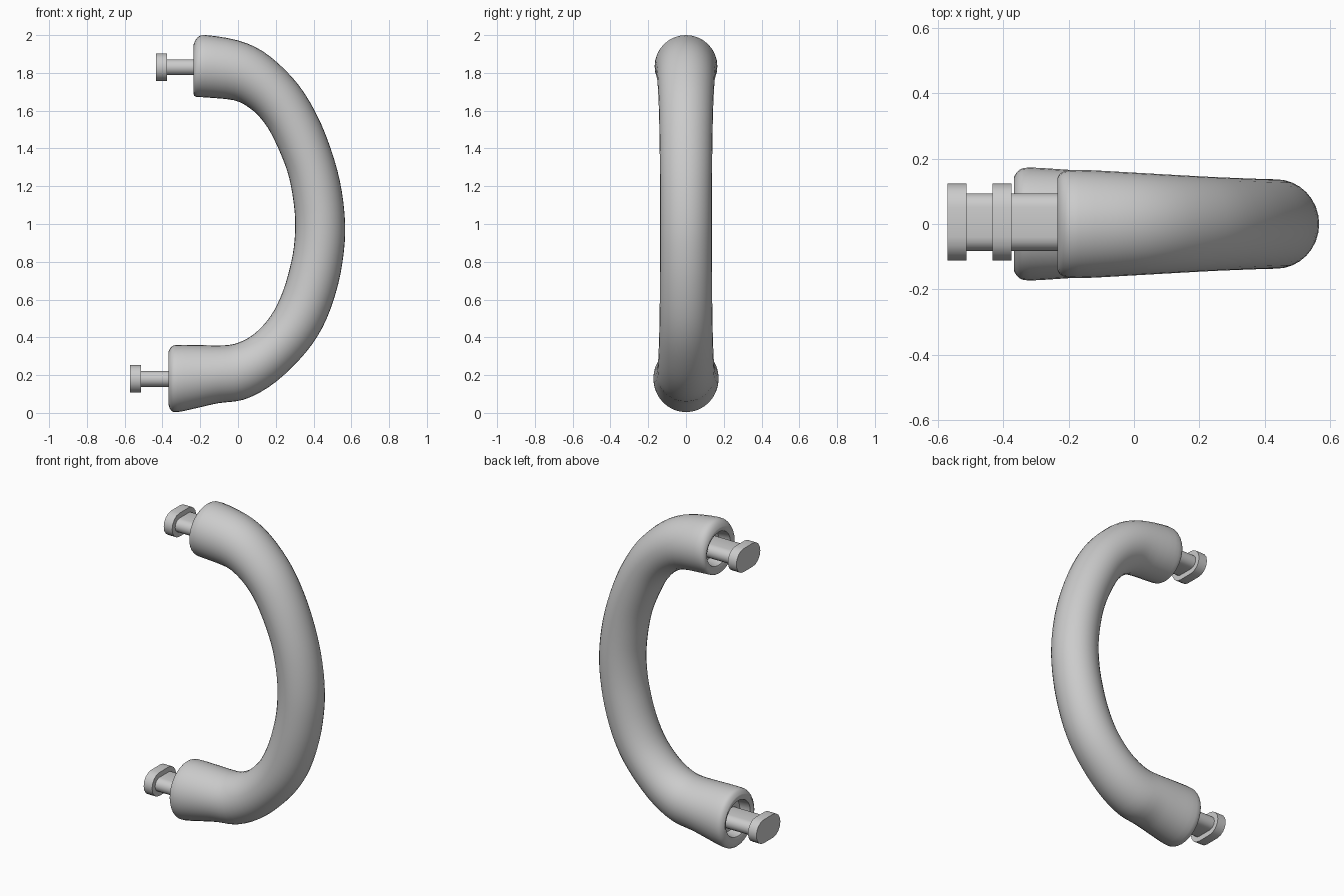
import bpy, bmesh, math
from mathutils import Vector

cube = bpy.data.objects.get("Cube")
if cube:
    bpy.data.objects.remove(cube, do_unlink=True)

grey = bpy.data.materials.new("plain_grey")
grey.use_nodes = True
GREY = (0.6, 0.6, 0.6, 1)
grey.diffuse_color = GREY
grey.node_tree.nodes["Principled BSDF"].inputs["Base Color"].default_value = GREY

SIDES = 32
STEPS = 3


def finish(name, bm, angle):
    bmesh.ops.recalc_face_normals(bm, faces=bm.faces)
    mesh = bpy.data.meshes.new(name)
    bm.to_mesh(mesh)
    bm.free()
    mesh.materials.append(grey)
    obj = bpy.data.objects.new(name, mesh)
    bpy.context.collection.objects.link(obj)
    bpy.ops.object.select_all(action="DESELECT")
    obj.select_set(True)
    bpy.context.view_layer.objects.active = obj
    bpy.ops.object.shade_smooth_by_angle(angle=math.radians(angle))
    return obj


def loft(name, loops, angle):
    """Skin closed loops of points and cap both ends."""
    bm = bmesh.new()
    rings = [[bm.verts.new(p) for p in loop] for loop in loops]
    n = len(rings[0])
    for a, b in zip(rings, rings[1:]):
        for i in range(n):
            j = (i + 1) % n
            bm.faces.new((a[i], a[j], b[j], b[i]))
    bm.faces.new(rings[0])
    bm.faces.new(rings[-1])
    return finish(name, bm, angle)


def spline(p0, p1, p2, p3, t):
    return 0.5 * (2 * p1 + (p2 - p0) * t + (2 * p0 - 5 * p1 + 4 * p2 - p3) * t * t
                  + (3 * p1 - p0 - 3 * p2 + p3) * t ** 3)


# Grip sections: outer x, outer z, inner x, inner z, half width
top_socket = [(-.15, 1.91, -.15, 1.74, .11), (-.225, 1.93, -.225, 1.725, .115)]
grip = [
    (-.235, 1.95, -.235, 1.69, .14), (-.217, 1.985, -.225, 1.674, .158),
    (-.17, 2.0, -.17, 1.67, .166), (0, 1.972, -.02, 1.655, .158),
    (.13, 1.915, .06, 1.615, .152), (.25, 1.815, .12, 1.56, .147),
    (.35, 1.695, .175, 1.48, .143), (.44, 1.53, .235, 1.35, .14),
    (.51, 1.34, .272, 1.24, .138), (.55, 1.17, .295, 1.11, .137),
    (.567, 1.0, .303, 1.0, .137), (.56, .85, .296, .88, .137),
    (.53, .68, .275, .77, .138), (.47, .5, .24, .65, .139),
    (.39, .36, .19, .54, .141), (.28, .235, .13, .46, .144),
    (.16, .135, .06, .4, .148), (.03, .07, -.02, .365, .153),
    (-.1, .052, -.1, .357, .16), (-.2, .03, -.2, .359, .166),
    (-.32, .004, -.32, .36, .173), (-.355, .014, -.352, .35, .164),
    (-.368, .045, -.368, .325, .143),
]
bottom_socket = [(-.358, .075, -.358, .295, .12), (-.29, .085, -.29, .285, .115)]


def section_loop(s):
    outer, inner = Vector((s[0], 0, s[1])), Vector((s[2], 0, s[3]))
    mid, arm = (outer + inner) / 2, (outer - inner) / 2
    side = Vector((0, s[4], 0))
    angles = [math.tau * i / SIDES for i in range(SIDES)]
    return [mid + arm * math.cos(a) + side * math.sin(a) for a in angles]


smooth = []
last = len(grip) - 1
for k in range(last):
    ctrl = [grip[min(max(k + d, 0), last)] for d in (-1, 0, 1, 2)]
    for s in range(STEPS):
        smooth.append([spline(*v, s / STEPS) for v in zip(*ctrl)])
smooth.append(grip[-1])
loft("handle_grip", [section_loop(s) for s in top_socket + smooth + bottom_socket], 50)


# Flat-sided rounded bars for the mounting studs
def slot_loop(x, y, z, half_width, half_height):
    loop = []
    for sign in (1, -1):
        for i in range(9):
            a = math.pi * (i / 8 - 0.5)
            loop.append((x, y + sign * (half_width - half_height + half_height * math.cos(a)),
                         z + sign * half_height * math.sin(a)))
    return loop


def stud(name, head_x, socket_x, z):
    neck = head_x + .058
    loft(name + "_shaft", [slot_loop(x, .006, z, .088, .042) for x in (neck - .01, socket_x)], 35)
    loft(name + "_head", [slot_loop(x, .006, z, .118, .073) for x in (head_x, neck)], 35)


stud("upper_stud", -.433, -.14, 1.83)
stud("lower_stud", -.571, -.28, .18)
